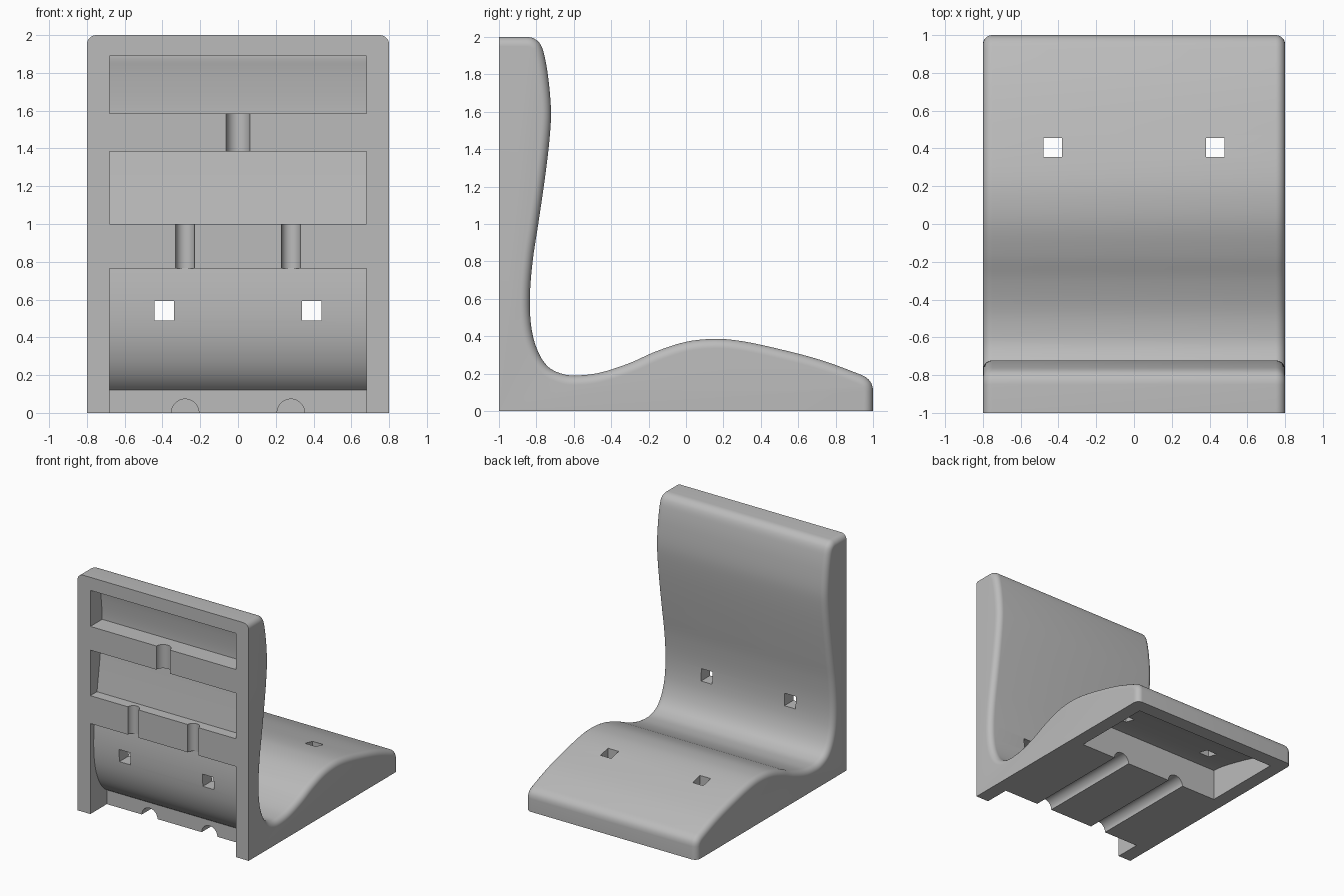
import bpy, bmesh, math
from mathutils import Vector
from mathutils.geometry import interpolate_bezier

if "Cube" in bpy.data.objects:
    bpy.data.objects.remove(bpy.data.objects["Cube"])

HALF, ROUND, WALL = 0.8, 0.05, 0.12
INNER = HALF - WALL

# Seat surface in side view (y, z), from the back's top edge to the seat's front edge
KNOTS = [Vector(p) for p in [
    (-1, 2), (-.85, 2), (-.81, 1.99), (-.778, 1.96), (-.757, 1.9), (-.735, 1.77), (-.722, 1.6),
    (-.73, 1.45), (-.755, 1.24), (-.79, 1.0), (-.82, .8), (-.835, .6), (-.825, .435),
    (-.79, .315), (-.735, .235), (-.66, .198), (-.585, .19), (-.46, .205), (-.3, .257),
    (-.165, .317), (0, .37), (.155, .386), (.29, .375), (.475, .337), (.72, .273),
    (.925, .198), (.965, .178), (.99, .15), (1, .11), (1, 0)]]


def smooth_curve(knots, steps=5):
    pts = [knots[0]]
    for i in range(1, len(knots) - 2):
        a, b = knots[i], knots[i + 1]
        reach = (b - a).length / 3
        ta = (b - knots[i - 1]).normalized() * reach
        tb = (knots[i + 2] - a).normalized() * reach
        part = interpolate_bezier(a, a + ta, b - tb, b, steps + 1)
        pts += [Vector(p[:2]) for p in part[(0 if i == 1 else 1):]]
    return pts + [knots[-1]]


def offset(pts, d):
    """Move the curve into the material by d."""
    out = []
    for i, p in enumerate(pts):
        t = pts[min(i + 1, len(pts) - 1)] - pts[max(i - 1, 0)]
        if 0 < i < len(pts) - 1:
            t = (p - pts[i - 1]).normalized() + (pts[i + 1] - p).normalized()
        t.normalize()
        out.append(p + Vector((t.y, -t.x)) * d)
    return out


def loft(name, rings):
    """Solid through a list of (x, [(y, z), ...]) sections."""
    bm = bmesh.new()
    loops = [[bm.verts.new((x, p[0], p[1])) for p in ring] for x, ring in rings]
    n = len(loops[0])
    for a, b in zip(loops, loops[1:]):
        for i in range(n):
            j = (i + 1) % n
            bm.faces.new((a[i], a[j], b[j], b[i]))
    bm.faces.new(loops[0])
    bm.faces.new(loops[-1])
    bmesh.ops.recalc_face_normals(bm, faces=bm.faces)
    mesh = bpy.data.meshes.new(name)
    bm.to_mesh(mesh)
    bm.free()
    ob = bpy.data.objects.new(name, mesh)
    bpy.context.collection.objects.link(ob)
    return ob


def box(name, x, y, z):
    ring = [(y[0], z[0]), (y[1], z[0]), (y[1], z[1]), (y[0], z[1])]
    return loft(name, [(x[0], ring), (x[1], ring)])


def rod(name, radius, start, end):
    start, end = Vector(start), Vector(end)
    bpy.ops.mesh.primitive_cylinder_add(vertices=48, radius=radius, depth=(end - start).length,
                                        location=(start + end) / 2)
    ob = bpy.context.object
    ob.name = name
    ob.rotation_euler = (end - start).to_track_quat('Z', 'Y').to_euler()
    return ob


def cut(target, cutters):
    bpy.context.view_layer.update()
    bpy.ops.object.select_all(action='DESELECT')
    bpy.context.view_layer.objects.active = target
    target.select_set(True)
    for c in cutters:
        mod = target.modifiers.new("cut", 'BOOLEAN')
        mod.operation, mod.solver, mod.object = 'DIFFERENCE', 'EXACT', c
        bpy.ops.object.modifier_apply(modifier=mod.name)
        bpy.data.objects.remove(c)


curve = smooth_curve(KNOTS)

# Solid body with rounded side edges
rings = []
for k in range(9):
    a = math.pi / 2 * (1 - k / 8)
    section = offset(curve, ROUND * (1 - math.cos(a))) + [(-1, 0)]
    rings.append((HALF - ROUND + ROUND * math.sin(a), section))
body = loft("seat_shell", [(-x, s) for x, s in rings] + rings[::-1])

# Hollow following the seat surface, divided by ribs
inner = offset([p for p in curve if p.y < 1.91 and p.x < .93 and p.x > -.99], WALL)
section = [(-1.2, 1.95), (inner[0].x, 1.95)] + inner
section += [(.95, inner[-1].y), (.95, -.2), (-1.2, -.2)]
hollow = loft("hollow", [(-INNER, section), (INNER, section)])
wide = (-1, 1)
cut(hollow, [
    box("top_rim", wide, (-1.5, -.5), (1.89, 2.2)),
    box("upper_rib", wide, (-1.5, -.5), (1.385, 1.585)),
    box("lower_rib", wide, (-1.5, -.5), (.765, 1.0)),
    box("seat_block", wide, (-.78, .18), (-.5, .6)),
    box("front_rim", wide, (.88, 1.5), (-.5, .6)),
])

# Grooves through the ribs and square holes
cutters = [hollow, rod("upper_groove", .0625, (0, -1, 1.36), (0, -1, 1.61))]
for s in (-1, 1):
    cutters += [
        rod("lower_groove", .05, (s * .28, -1, .74), (s * .28, -1, 1.03)),
        rod("seat_groove", .073, (s * .28, -.85, 0), (s * .28, .24, 0)),
        box("back_hole", (s * .39 - .052, s * .39 + .052), (-1.2, -.6), (.488, .592)),
        box("seat_hole", (s * .43 - .05, s * .43 + .05), (.355, .455), (-.2, .6)),
    ]
cut(body, cutters)

grey = bpy.data.materials.new("grey")
grey.use_nodes = True
colour = (.5, .5, .5, 1)
grey.diffuse_color = colour
grey.node_tree.nodes["Principled BSDF"].inputs["Base Color"].default_value = colour
body.data.materials.clear()
body.data.materials.append(grey)
for poly in body.data.polygons:
    poly.material_index = 0
bpy.ops.object.shade_smooth_by_angle(angle=math.radians(30))
